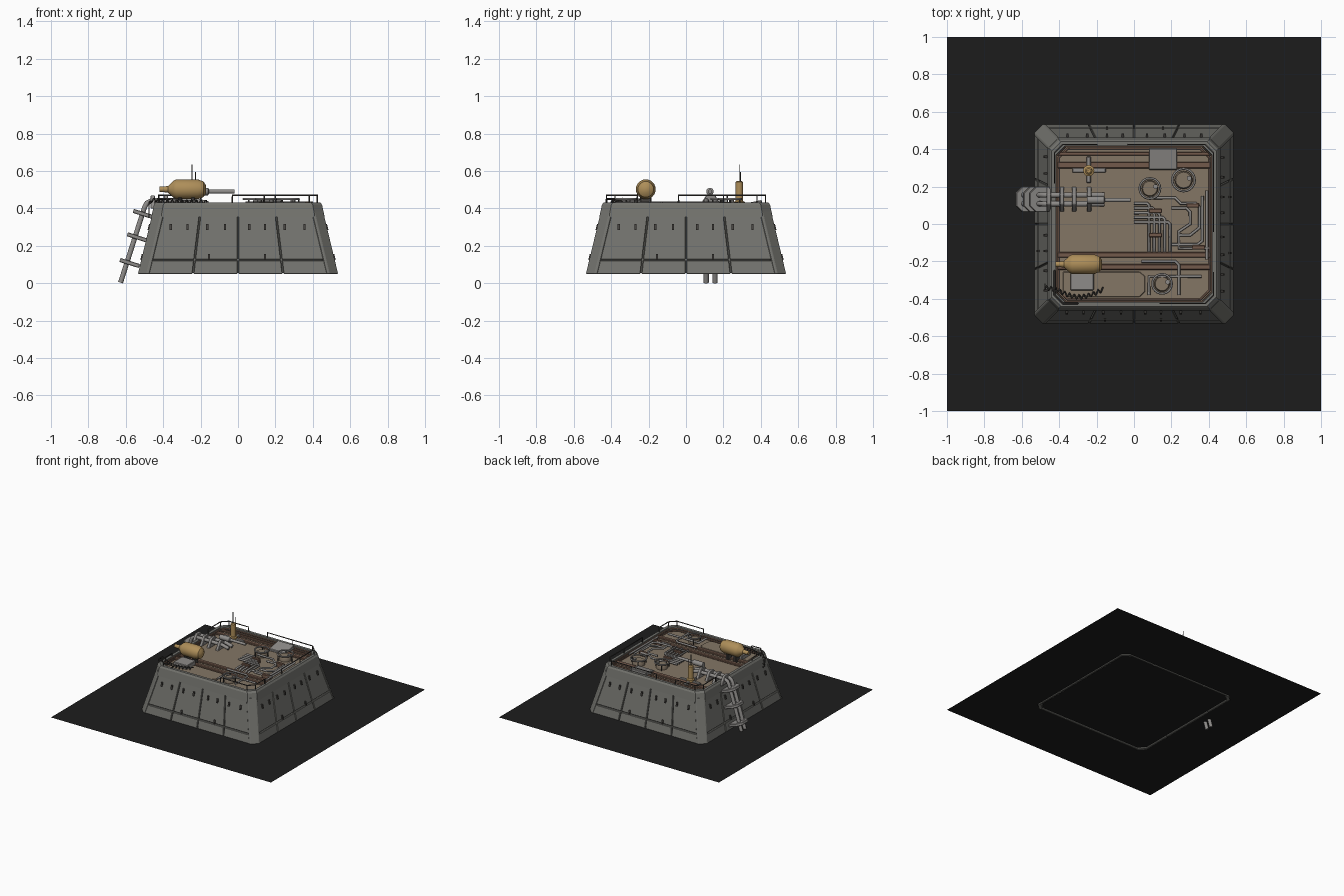
import bpy, bmesh, math
from mathutils import Vector, Matrix

if "Cube" in bpy.data.objects:
    bpy.data.objects.remove(bpy.data.objects["Cube"])


def material(name, col):
    m = bpy.data.materials.new(name)
    m.diffuse_color = (*col, 1)
    m.use_nodes = True
    m.node_tree.nodes["Principled BSDF"].inputs["Base Color"].default_value = m.diffuse_color
    return m


BLACK = material("black", (0.012, 0.012, 0.012))
WALL = material("wall_grey", (0.17, 0.17, 0.155))
FLOOR = material("floor_brown", (0.23, 0.18, 0.13))
BEAM = material("beam_brown", (0.17, 0.10, 0.07))
STEEL = material("steel", (0.27, 0.26, 0.25))
DARK = material("dark_metal", (0.06, 0.055, 0.05))
TANK = material("tank_ochre", (0.42, 0.27, 0.10))


def mesh(name, verts, faces, mat, bevel=0):
    me = bpy.data.meshes.new(name)
    me.from_pydata([tuple(v) for v in verts], [], faces)
    bm = bmesh.new()
    bm.from_mesh(me)
    bmesh.ops.recalc_face_normals(bm, faces=bm.faces)
    bm.to_mesh(me)
    bm.free()
    me.materials.append(mat)
    ob = bpy.data.objects.new(name, me)
    bpy.context.collection.objects.link(ob)
    if bevel:
        b = ob.modifiers.new("bevel", 'BEVEL')
        b.width, b.segments = bevel, 1
    return ob


def loft(name, rings, mat, caps=True, bevel=0):
    n = len(rings[0])
    faces = [(r * n + i, r * n + (i + 1) % n, (r + 1) * n + (i + 1) % n, (r + 1) * n + i)
             for r in range(len(rings) - 1) for i in range(n)]
    if caps:
        faces += [tuple(range(n)), tuple(range((len(rings) - 1) * n, len(rings) * n))]
    return mesh(name, [v for r in rings for v in r], faces, mat, bevel)


def octagon(h, c, z):
    w = h - c
    return [(-w, -h, z), (w, -h, z), (h, -w, z), (h, w, z),
            (w, h, z), (-w, h, z), (-h, w, z), (-h, -w, z)]


def box(name, x0, x1, y0, y1, z0, z1, mat, bevel=0.004):
    ring = lambda z: [(x0, y0, z), (x1, y0, z), (x1, y1, z), (x0, y1, z)]
    return loft(name, [ring(z0), ring(z1)], mat, bevel=bevel)


def lathe(name, origin, axis, profile, mat, n=20, smooth=True):
    # profile is (distance along axis, radius)
    q = Vector((0, 0, 1)).rotation_difference(Vector(axis))
    rings = [[Vector(origin) + q @ Vector((r * math.cos(2 * math.pi * i / n),
              r * math.sin(2 * math.pi * i / n), d)) for i in range(n)] for d, r in profile]
    ob = loft(name, rings, mat)
    if smooth:
        bpy.context.view_layer.objects.active = ob
        ob.select_set(True)
        bpy.ops.object.shade_smooth_by_angle(angle=math.radians(35))
        ob.select_set(False)
    return ob


def pipe(name, pts, r, mat, res=2, closed=False):
    cu = bpy.data.curves.new(name, 'CURVE')
    cu.dimensions, cu.bevel_depth, cu.bevel_resolution, cu.use_fill_caps = '3D', r, res, True
    s = cu.splines.new('POLY')
    s.points.add(len(pts) - 1)
    for p, c in zip(s.points, pts):
        p.co = (*c, 1)
    s.use_cyclic_u = closed
    cu.materials.append(mat)
    ob = bpy.data.objects.new(name, cu)
    bpy.context.collection.objects.link(ob)
    bpy.context.view_layer.objects.active = ob
    ob.select_set(True)
    bpy.ops.object.convert(target='MESH')
    bpy.context.object.select_set(False)


# Base sheet
mesh("base_sheet", [(-1, -1, .058), (1, -1, .058), (1, 1, .058), (-1, 1, .058)], [(0, 1, 2, 3)], BLACK)

# Sloped inner shell, rim and roof deck
loft("wall_core", [octagon(.512, .05, .055), octagon(.438, .05, .37)], WALL, caps=False)
loft("rim", [octagon(*p) for p in ((.435, .05, .355), (.463, .052, .355), (.450, .05, .418),
     (.440, .05, .432), (.418, .05, .432), (.412, .05, .395))], WALL, caps=False)
mesh("deck", octagon(.414, .05, .402), [tuple(range(8))], FLOOR)
for k, (h, z) in enumerate(((.416, .418), (.404, .408))):
    pipe(f"deck_trim_{k}", octagon(h, .05, z), .006, BEAM, 1, True)


# Armour panels, corner posts and hooks on the four sides
def half(z):
    return .53 - (z - .05) * .24


def side(u, z, off, k):
    w = half(z) - .048
    return Matrix.Rotation(k * math.pi / 2, 3, 'Z') @ Vector((u * w, -half(z) - off, z))


for k in range(4):
    for i in range(4):
        u0, u1 = -1 + i * .5 + .006, -.5 + i * .5 - .006
        for row, (z0, z1, o) in enumerate(((.05, .122, .003), (.127, .357, 0))):
            rings = [[side(u0, z, d, k), side(u1, z, d, k), side(u1, z, d - .017, k),
                      side(u0, z, d - .017, k)] for z, d in ((z0, o), (z1, o))]
            loft(f"panel_{k}_{i}_{row}", rings, WALL, bevel=.003)
    R = Matrix.Rotation(k * math.pi / 2, 3, 'Z')
    rings = []
    for z in (.05, .385):
        h, w = half(z) + .005, half(z) - .045
        rings.append([R @ Vector(p) for p in ((w - .012, -h, z), (w + .004, -h, z), (h, -w - .004, z),
                                              (h, -w + .012, z), (h - .025, -w + .012, z),
                                              (w - .012, -h + .025, z))])
    loft(f"corner_post_{k}", rings, WALL, bevel=.003)
    hooks = [(x, .30) for x in (-.36, -.27, -.165, -.07, .06, .145, .25, .355)] + [(-.155, .14), (.145, .14)]
    for j, (x, z) in enumerate(hooks):
        ring = lambda zz: [R @ Vector((x + a, -half(zz) + b, zz)) for a, b in
                           ((-.006, .005), (.006, .005), (.006, -.01), (-.006, -.01))]
        loft(f"hook_{k}_{j}", [ring(z - .016), ring(z + .016)], DARK)

# Deck beams, raised plates and equipment boxes
for i, (y, w) in enumerate(((.375, .02), (.315, .035), (-.165, .03), (-.23, .03))):
    box(f"deck_beam_{i}", -.41, .41, y - w / 2, y + w / 2, .40, .418, BEAM)
plate = [(-.38, -.39), (.03, -.39), (.06, -.36), (.06, -.28), (.03, -.255), (-.38, -.255)]
loft("front_plate", [[(x, y, z) for x, y in plate] for z in (.40, .412)], FLOOR, bevel=.003)
box("tank_box", -.34, -.215, -.355, -.24, .41, .445, STEEL)
loft("vent_box", [[(.08, .29, z0), (.23, .29, z0), (.23, .405, z1), (.08, .405, z1)]
                  for z0, z1 in ((.40, .40), (.42, .445))], STEEL, bevel=.004)

# Round hatches with handle rings
for i, (x, y, r) in enumerate(((.085, .19, .055), (.265, .235, .06), (.15, -.32, .052))):
    lathe(f"hatch_{i}", (x, y, .40), (0, 0, 1), [(0, r * .8), (.025, r * .8), (.035, r * .7)], FLOOR)
    ring = [(x + r * math.cos(a * math.pi / 12), y + r * math.sin(a * math.pi / 12), .45) for a in range(24)]
    pipe(f"hatch_ring_{i}", ring, .006, STEEL, 1, True)
    for a in (0, 8, 16):
        px, py, pz = ring[a]
        pipe(f"hatch_leg_{i}_{a}", [(px, py, .40), (px, py, .45)], .005, DARK, 1)
    lathe(f"hatch_knob_{i}", (x + .03, y + .01, .43), (0, 0, 1), [(0, .013), (.015, .013)], STEEL, 10)

# Bottle tank lying along x, on saddle straps
lathe("tank", (-.42, -.215, .502), (1, 0, 0), [(0, .014), (.045, .017), (.075, .045), (.09, .053),
      (.205, .053), (.235, .042), (.25, .02)], TANK, 24)
for x in (-.31, -.24):
    box("tank_saddle", x - .01, x + .01, -.245, -.185, .40, .465, DARK)

# Twin conduit running over the rim and down the left wall
for y in (.108, .155):
    pipe("conduit", [(-.16, y, .425), (-.22, y, .44), (-.42, y, .442), (-.465, y, .44), (-.488, y, .428),
                     (-.50, y, .405), (-.628, y, .003)], .014, STEEL, 3)
axis = Vector((-.128, 0, -.402)).normalized()
for i, (x, z) in enumerate(((-.515, .37), (-.547, .245), (-.587, .108))):
    w = Vector((axis.z, 0, -axis.x))
    c = Vector((x + .008, .132, z))
    hexa = [(-.055, -.035), (-.055, .035), (-.02, .068), (.055, .068), (.055, -.068), (-.02, -.068)]
    loft(f"conduit_bracket_{i}", [[c + axis * d - w * a + Vector((0, b, 0)) for a, b in hexa]
         for d in (-.011, .011)], STEEL, bevel=.003)
arch = [(.068, .40), (.05, .43), (.025, .468), (-.025, .468), (-.05, .43), (-.068, .40)]
for x in (-.455, -.385, -.32, -.24):
    loft("conduit_clamp", [[(x + d, .132 + a, z) for a, z in arch] for d in (-.012, .012)], STEEL, bevel=.003)
lathe("muzzle_tube", (-.25, .128, .49), (1, 0, 0), [(0, .02), (.09, .02), (.095, .011), (.23, .011)], STEEL, 12)

# Antenna mast with cross base
lathe("mast", (-.242, .285, .40), (0, 0, 1), [(0, .03), (.035, .03), (.04, .02), (.14, .02), (.147, .012)], TANK, 14)
pipe("antenna_tall", [(-.245, .285, .54), (-.245, .285, .635)], .0025, DARK, 1)
pipe("antenna_short", [(-.228, .292, .53), (-.228, .292, .595)], .0025, DARK, 1)
box("mast_foot_x", -.33, -.15, .275, .30, .40, .425, STEEL)
box("mast_foot_y", -.255, -.23, .22, .36, .40, .425, STEEL)

# Pipework on the right half of the deck
for i in range(5):
    x, y = .08 + .028 * i, .11 - .025 * i
    pipe(f"deck_pipe_{i}", [(0, y, .42), (x - .01, y, .42), (x, y - .01, .42), (x, -.14 + .02 * (i % 2), .42),
                            (x, -.15, .402)], .008, STEEL)
runs = [[(.08, .14), (.22, .14), (.25, .11), (.33, .11), (.35, .09), (.35, -.02), (.30, -.06), (.24, -.06)],
        [(.2, .085), (.28, .085), (.3, .065), (.3, .0), (.24, -.04), (.24, -.13), (.40, -.13)],
        [(.39, .18), (.39, -.19)], [(.365, .15), (.365, -.09), (.34, -.11), (.2, -.11)],
        [(.04, -.2), (.22, -.2), (.24, -.22), (.24, -.38)], [(.08, -.38), (.08, -.28), (.36, -.28)]]
for i, run in enumerate(runs):
    pipe(f"deck_run_{i}", [(x, y, .428) for x, y in run], .008, STEEL)
for i, (x, y) in enumerate(((.10, -.06), (.30, .10), (.33, -.125), (.10, .07))):
    box(f"pipe_clip_{i}", x - .02, x + .05, y - .012, y + .012, .40, .438, BEAM)

# Guard rails around the corners, each with posts
rails = {"front_right": [(.14, -.425), (.38, -.425), (.425, -.38), (.425, -.26)],
         "back_right": [(-.03, .425), (.2, .425), (.38, .425), (.425, .38), (.425, .2), (.425, -.04)],
         "back_left": [(-.2, .425), (-.38, .425), (-.425, .38), (-.425, .22)],
         "front_left": [(-.425, -.25), (-.425, -.38), (-.38, -.425), (-.30, -.425)]}
for name, pts in rails.items():
    z = .45 if name == "front_left" else .47
    path = [(*pts[0], .425), *[(x, y, z) for x, y in pts], (*pts[-1], .425)]
    pipe(f"rail_{name}", path, .0045, DARK, 1)
    for x, y in pts[1:-1]:
        pipe(f"rail_post_{name}", [(x, y, .42), (x, y, z)], .004, DARK, 1)

# Coiled cable from the tank across the corner and down the left wall
pts = []
for i in range(91):
    t = i / 90
    a = i * 1.05
    if t < .65:
        s = t / .65
        c = Vector((-.17 - .25 * s, -.35 - .04 * math.sin(s * math.pi), .435))
    else:
        s = (t - .65) / .35
        c = Vector((-.42 - .06 * min(1, s * 2), -.35 + .02 * s, .445 - .13 * max(0, s - .35)))
    pts.append(c + Vector((.004, .011 * math.cos(a), .009 * math.sin(a))))
pipe("coiled_cable", pts, .004, DARK, 1)
